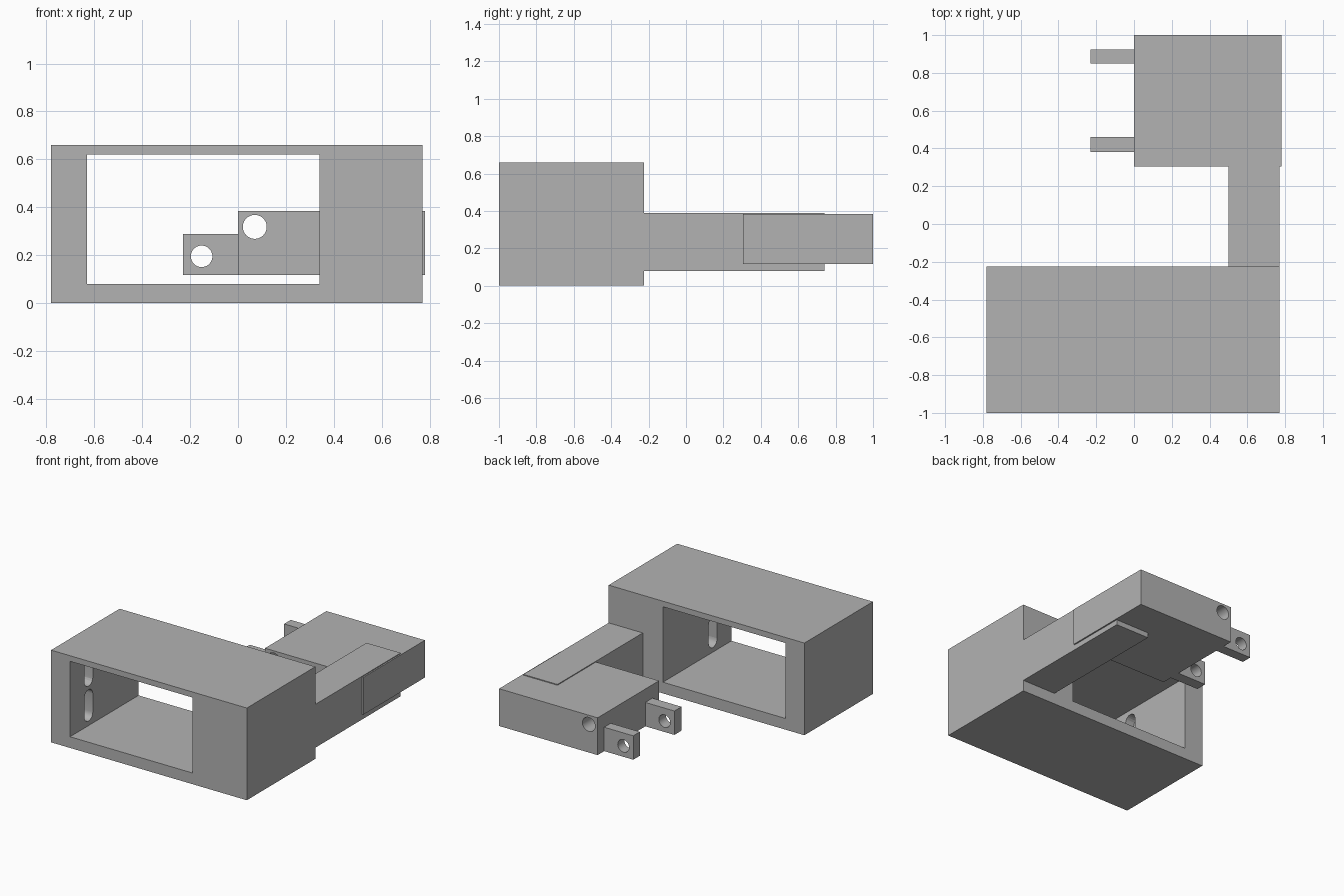
import bpy, bmesh, math
from mathutils import Matrix

cube = bpy.data.objects.get("Cube")
if cube:
    bpy.data.objects.remove(cube, do_unlink=True)

grey = bpy.data.materials.new("plain grey")
grey.use_nodes = True
colour = (0.45, 0.45, 0.45, 1)
grey.diffuse_color = colour
grey.node_tree.nodes["Principled BSDF"].inputs["Base Color"].default_value = colour


def add_object(name, bm):
    mesh = bpy.data.meshes.new(name)
    bm.to_mesh(mesh)
    bm.free()
    obj = bpy.data.objects.new(name, mesh)
    bpy.context.collection.objects.link(obj)
    mesh.materials.append(grey)
    return obj


def box(name, xs, ys, zs):
    bm = bmesh.new()
    spans = (xs, ys, zs)
    size = [b - a for a, b in spans]
    centre = [(a + b) / 2 for a, b in spans]
    bmesh.ops.create_cube(bm, size=1, matrix=Matrix.Translation(centre) @ Matrix.Diagonal((*size, 1)))
    return add_object(name, bm)


def drill(name, x, y, z, radius, length):
    """Round cutter running along y."""
    bm = bmesh.new()
    bmesh.ops.create_cone(bm, cap_ends=True, segments=40, radius1=radius, radius2=radius, depth=length,
                          matrix=Matrix.Translation((x, y, z)) @ Matrix.Rotation(math.pi / 2, 4, "X"))
    return add_object(name, bm)


def slot(name, x, y, z, radius, height, depth):
    """Round-ended upright cutter running along x."""
    bm = bmesh.new()
    steps = 10
    ring = []
    for end in (1, -1):
        for i in range(steps + 1):
            a = math.pi * i / steps + (0 if end > 0 else math.pi)
            ring.append(bm.verts.new((x - depth, y + radius * math.cos(a),
                                      z + end * (height / 2 - radius) + radius * math.sin(a))))
    face = bm.faces.new(ring)
    out = bmesh.ops.extrude_face_region(bm, geom=[face])
    moved = [v for v in out["geom"] if isinstance(v, bmesh.types.BMVert)]
    bmesh.ops.translate(bm, verts=moved, vec=(2 * depth, 0, 0))
    bmesh.ops.recalc_face_normals(bm, faces=bm.faces)
    return add_object(name, bm)


def cut(obj, *cutters):
    for cutter in cutters:
        cutter.hide_render = True
        cutter.hide_viewport = False
        mod = obj.modifiers.new("cut", "BOOLEAN")
        mod.operation = "DIFFERENCE"
        mod.solver = "EXACT"
        mod.object = cutter
    # Bake the cuts, then discard the cutters
    bpy.context.view_layer.update()
    graph = bpy.context.evaluated_depsgraph_get()
    obj.data = bpy.data.meshes.new_from_object(obj.evaluated_get(graph))
    obj.modifiers.clear()
    for cutter in cutters:
        bpy.data.objects.remove(cutter, do_unlink=True)
    # Smooth only the bores
    bpy.ops.object.select_all(action="DESELECT")
    obj.select_set(True)
    bpy.context.view_layer.objects.active = obj
    bpy.ops.object.shade_smooth_by_angle(angle=math.radians(30))


# Open frame with blind slots in both inner side walls
frame = box("open_frame", (-0.78, 0.77), (-1, -0.225), (0, 0.66))
cut(frame, box("opening_cutter", (-0.63, 0.34), (-1.2, 0), (0.08, 0.62)))
slots = [slot("slot_cutter", x, -0.79, z, 0.048, 0.225, 0.07)
         for x in (-0.63, 0.34) for z in (0.225, 0.475)]
cut(frame, *slots)

# Arm joining the frame to the hinge block
box("side_arm", (0.5, 0.77), (-0.225, 0.74), (0.08, 0.39))

# Hinge block with a long bore
block = box("hinge_block", (0, 0.78), (0.305, 1), (0.117, 0.384))
cut(block, drill("bore_cutter", 0.07, 0.65, 0.318, 0.05, 1))

# Pair of pierced lugs
for label, ys in (("front", (0.38, 0.46)), ("rear", (0.85, 0.925))):
    lug = box(label + "_lug", (-0.23, 0), ys, (0.117, 0.288))
    cut(lug, drill("lug_cutter", -0.152, sum(ys) / 2, 0.195, 0.045, 0.3))
